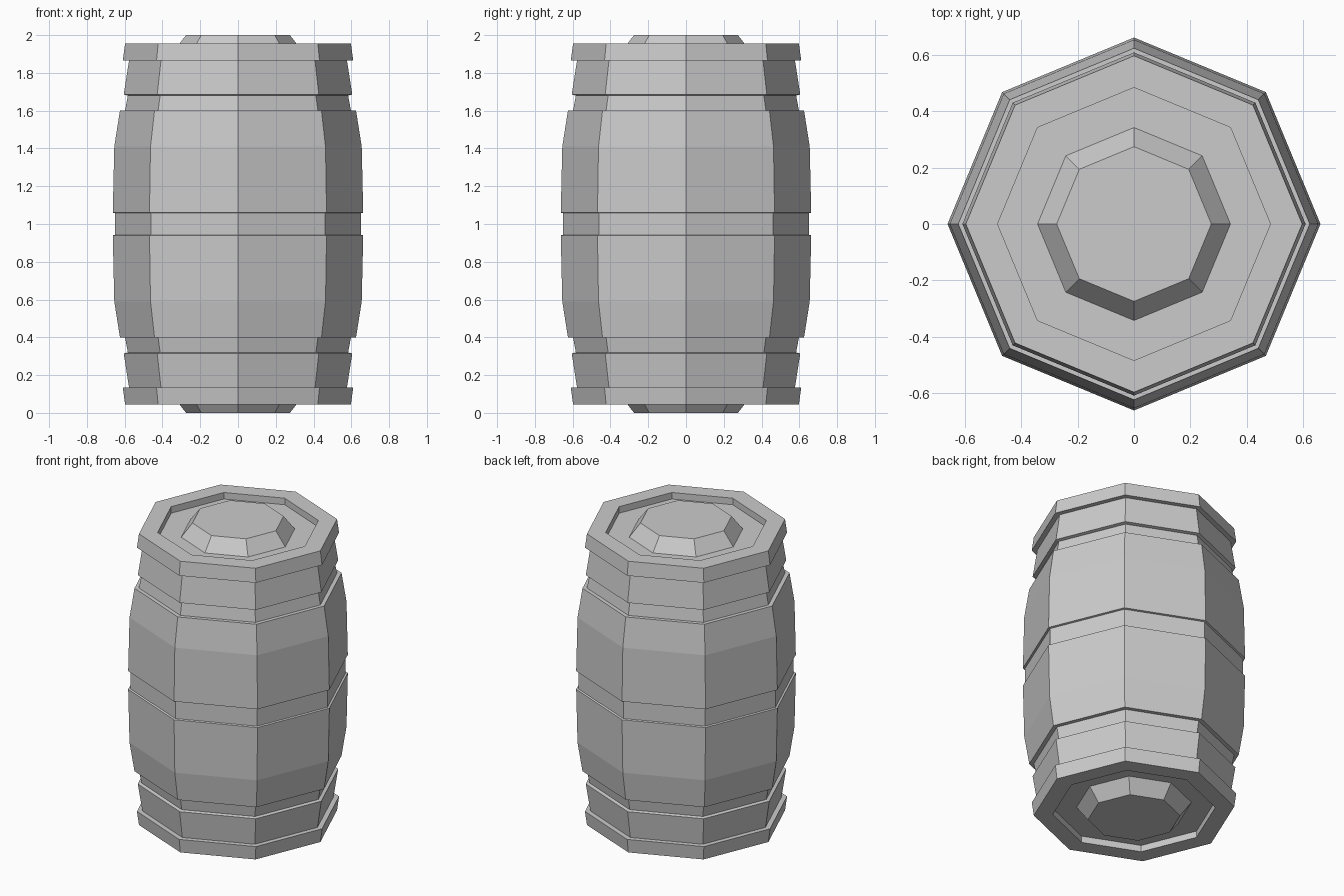
import bpy
import bmesh
from math import cos, sin, tau

SIDES = 8
HEIGHT = 2.0

cube = bpy.data.objects.get("Cube")
if cube:
    bpy.data.objects.remove(cube)

grey = bpy.data.materials.new("plain_grey")
grey.use_nodes = True
colour = (0.6, 0.6, 0.6, 1)
grey.diffuse_color = colour
grey.node_tree.nodes["Principled BSDF"].inputs["Base Color"].default_value = colour


def lathe(name, profile, cap=False, flip=False):
    """Turn (radius, z) points, listed from the top down, into an octagonal shell."""
    if flip:
        profile = [(r, HEIGHT - z) for r, z in profile]
    bm = bmesh.new()
    rings = [[bm.verts.new((r * cos(tau * k / SIDES), r * sin(tau * k / SIDES), z))
              for k in range(SIDES)] for r, z in profile]
    faces = [bm.faces.new(rings[0])] if cap else []
    for upper, lower in zip(rings, rings[1:]):
        for k in range(SIDES):
            n = (k + 1) % SIDES
            faces.append(bm.faces.new((lower[k], lower[n], upper[n], upper[k])))
    if flip:
        bmesh.ops.reverse_faces(bm, faces=faces)
    mesh = bpy.data.meshes.new(name)
    bm.to_mesh(mesh)
    bm.free()
    mesh.materials.append(grey)
    obj = bpy.data.objects.new(name, mesh)
    bpy.context.collection.objects.link(obj)


# Each part exists at the top and, mirrored, at the bottom
for end, flip in (("top", False), ("bottom", True)):
    # Sunken lid with a raised boss
    lathe(end + "_lid", [(0.275, 2.0), (0.343, 1.912), (0.485, 1.912)], True, flip)
    # Raised rim around the lid
    lathe(end + "_rim", [(0.485, 1.912), (0.485, 1.955), (0.598, 1.955),
                         (0.61, 1.865), (0.577, 1.865)], False, flip)
    # Hoop below the rim
    lathe(end + "_hoop", [(0.577, 1.865), (0.605, 1.685), (0.583, 1.68)], False, flip)
    # Narrow neck, then the bulging staves
    lathe(end + "_neck", [(0.583, 1.68), (0.598, 1.6)], False, flip)
    lathe(end + "_staves", [(0.598, 1.6), (0.625, 1.6), (0.655, 1.41),
                            (0.663, 1.06), (0.65, 1.057)], False, flip)

# Groove around the middle
lathe("middle_groove", [(0.65, 1.057), (0.65, 0.943)])
